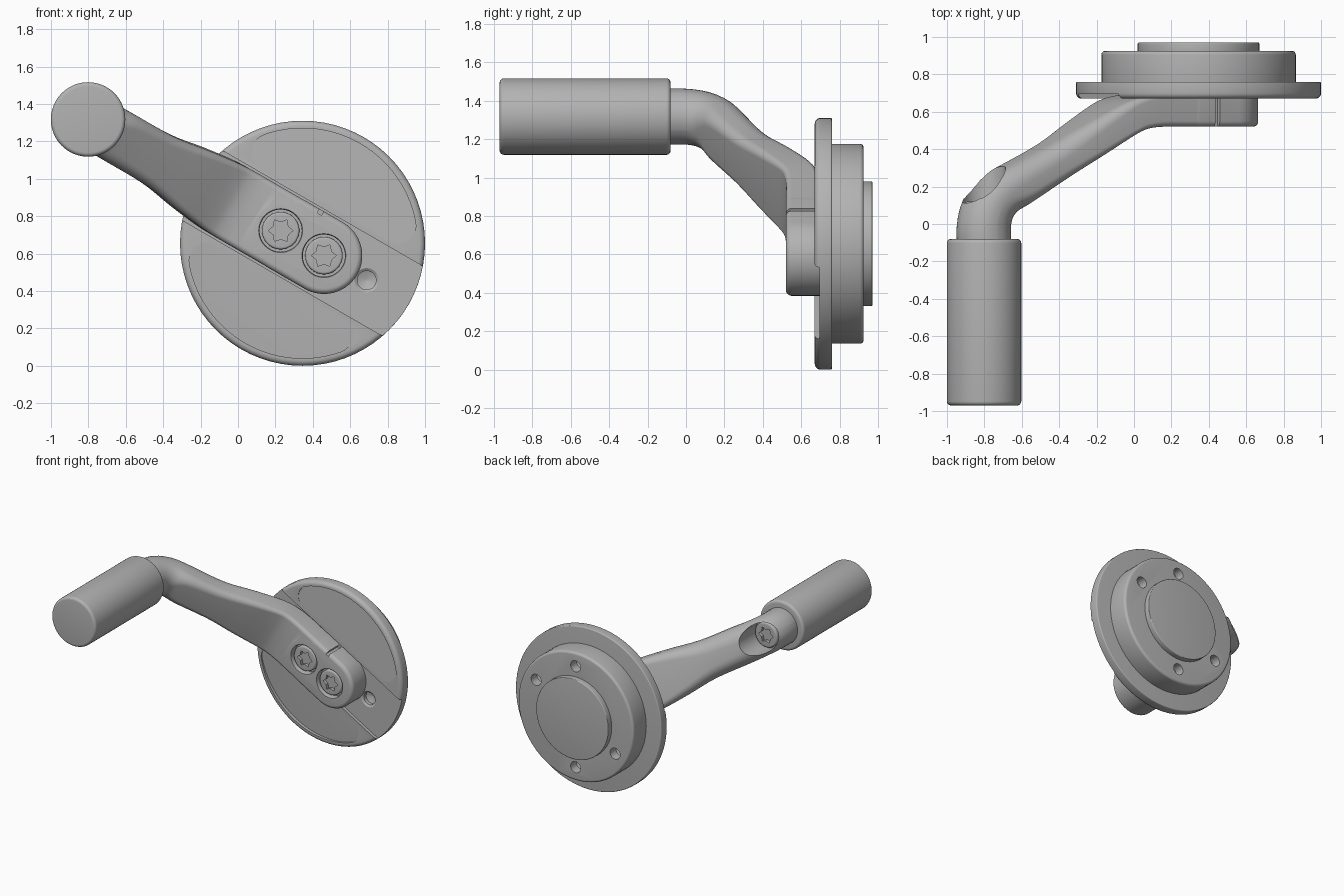
import bpy, bmesh
from math import radians, sin, cos, pi, sqrt, atan2
from mathutils import Matrix

cube = bpy.data.objects.get("Cube")
if cube:
    bpy.data.objects.remove(cube)

# Single grey metal
metal = bpy.data.materials.new("grey_metal")
metal.use_nodes = True
GREY = (0.45, 0.45, 0.45, 1)
metal.diffuse_color = GREY
metal.node_tree.nodes["Principled BSDF"].inputs["Base Color"].default_value = GREY

# Local frame: X along the arm, Y front to back, Z across the arm, origin on the disc axis
FRAME = Matrix.Translation((0.345, 0, 0.655)) @ Matrix.Rotation(radians(30), 4, 'Y')
GRIP_U, FACE, FLOOR = -1.324, 0.67, 0.695


def loft(name, rings):
    """Skin a list of equal-length closed rings and cap both ends."""
    bm = bmesh.new()
    vs = [[bm.verts.new(p) for p in ring] for ring in rings]
    n = len(rings[0])
    for a, b in zip(vs, vs[1:]):
        for i in range(n):
            j = (i + 1) % n
            bm.faces.new((a[i], a[j], b[j], b[i]))
    bm.faces.new(vs[0])
    bm.faces.new(vs[-1])
    bmesh.ops.recalc_face_normals(bm, faces=bm.faces)
    mesh = bpy.data.meshes.new(name)
    bm.to_mesh(mesh)
    bm.free()
    mesh.materials.append(metal)
    ob = bpy.data.objects.new(name, mesh)
    ob.matrix_world = FRAME
    bpy.context.collection.objects.link(ob)
    return ob


def lathe(name, profile, u=0, v=0, n=72):
    """Turn (radius, y) points about a front-to-back axis."""
    return loft(name, [[(u + r * cos(2 * pi * i / n), y, v + r * sin(2 * pi * i / n))
                        for i in range(n)] for r, y in profile])


def rounded_edges(y0, y1, f0, f1, steps=5):
    """(inset, y) pairs for a thickness with rounded front and back edges."""
    ang = [i * pi / 2 / steps for i in range(steps + 1)]
    return ([(f0 * (1 - sin(a)), y0 + f0 * (1 - cos(a))) for a in ang] +
            [(f1 * (1 - cos(a)), y1 - f1 * (1 - sin(a))) for a in ang])


def turned(name, radius, y0, y1, f0, f1, u=0):
    return lathe(name, [(radius - d, y) for d, y in rounded_edges(y0, y1, f0, f1)], u)


def boolean(ob, tool, operation='DIFFERENCE'):
    mod = ob.modifiers.new("cut", 'BOOLEAN')
    mod.operation, mod.object, mod.solver = operation, tool, 'EXACT'
    bpy.context.view_layer.update()
    bpy.context.view_layer.objects.active = ob
    bpy.ops.object.modifier_apply(modifier=mod.name)
    bpy.data.objects.remove(tool)


def box(u0, u1, y0, y1, v0, v1):
    return loft("cutter", [[(u0, y, v0), (u1, y, v0), (u1, y, v1), (u0, y, v1)] for y in (y0, y1)])


def smooth(ob):
    bpy.ops.object.select_all(action='DESELECT')
    ob.select_set(True)
    bpy.context.view_layer.objects.active = ob
    bpy.ops.object.shade_smooth_by_angle(angle=radians(30))


# Flange disc with a channel for the arm
disc = turned("flange_disc", 0.655, FACE, 0.76, 0.03, 0.008)
boolean(disc, box(-1, 1, 0.5, FLOOR, -0.215, 0.215))

# Sloping segment-shaped recesses either side of the channel
chord, arc, corner = 0.235, 0.615, 0.1
cv = chord + corner
cu = sqrt((arc - corner) ** 2 - cv ** 2)
top = atan2(cv, cu)
outline = [(cu + corner * cos(a), cv + corner * sin(a))
           for a in [-pi / 2 + (top + pi / 2) * i / 10 for i in range(11)]]
outline += [(arc * cos(a), arc * sin(a))
            for a in [top + (pi / 2 - top) * i / 14 for i in range(1, 14)]]
outline += [(0, arc)] + [(-u, v) for u, v in reversed(outline)]
for side in (1, -1):
    boolean(disc, loft("cutter", [[(u, 0.6, side * v) for u, v in outline],
                                  [(u, FACE + 0.07 * (v - chord - 0.01), side * v) for u, v in outline]]))

# Countersunk pin hole in the channel
boolean(disc, lathe("cutter", [(0.075, 0.685), (0.065, FLOOR), (0.05, 0.705),
                               (0.05, 0.735), (0.005, 0.752)], 0.396, n=40))
smooth(disc)

# Hub behind the disc with four drilled holes
hub = turned("hub", 0.52, 0.755, 0.925, 0.002, 0.02)
for deg in (30, 90, 210, 270):
    a = radians(deg + 30)   # the frame itself is turned by 30 degrees
    boolean(hub, lathe("cutter", [(0.004, 0.83), (0.045, 0.85), (0.045, 0.95)],
                       0.41 * cos(a), 0.41 * sin(a), 32))
smooth(hub)
smooth(turned("back_plate", 0.325, 0.92, 0.97, 0.002, 0.006))

# Grip
smooth(turned("grip", 0.199, -0.97, -0.08, 0.022, 0.022, GRIP_U))

# Arm: front-edge u, y, travel angle, half width, half thickness, front and back corner radius
sections = [
    (-1.179, -0.1, 90, 0.145, 0.145, 0.144, 0.144),
    (-1.179, 0.0, 90, 0.145, 0.145, 0.144, 0.144),
    (-1.155, 0.06, 62, 0.145, 0.135, 0.12, 0.134),
    (-1.08, 0.115, 31, 0.147, 0.115, 0.07, 0.11),
    (-0.85, 0.256, 31, 0.15, 0.1, 0.05, 0.095),
    (-0.65, 0.378, 31, 0.18, 0.095, 0.04, 0.07),
    (-0.48, 0.482, 31, 0.2, 0.09, 0.03, 0.05),
    (-0.4, 0.512, 15, 0.204, 0.087, 0.03, 0.03),
    (-0.3, 0.521, 0, 0.204, 0.087, 0.03, 0.02),
    (-0.2, 0.521, 0, 0.204, 0.087, 0.03, 0.02),
    (0.1, 0.521, 0, 0.204, 0.087, 0.03, 0.02),
]


def spline(pts, sub=4):
    out = []
    for k in range(len(pts) - 1):
        quad = (pts[max(k - 1, 0)], pts[k], pts[k + 1], pts[min(k + 2, len(pts) - 1)])
        for s in range(sub):
            t = s / sub
            out.append([b + 0.5 * t * (c - a + t * (2 * a - 5 * b + 4 * c - d + t * (3 * (b - c) + d - a)))
                        for a, b, c, d in zip(*quad)])
    return out + [pts[-1]]


def arm_ring(u, y, deg, w, t, rf, rb, n=8):
    a = radians(deg)
    nu, ny = sin(a), -cos(a)
    ring = []
    for k, (sp, sv, r) in enumerate(((1, 1, rf), (-1, 1, rb), (-1, -1, rb), (1, -1, rf))):
        r = min(r, 0.995 * t, 0.995 * w)
        for i in range(n + 1):
            b = (k + i / n) * pi / 2
            p = sp * (t - r) + r * cos(b) - t
            ring.append((u + nu * p, y + ny * p, sv * (w - r) + r * sin(b)))
    return ring


arm = loft("crank_arm", [arm_ring(*s) for s in spline(sections)])

# Flat rounded foot of the arm
def foot_ring(r, y, n=32):
    ring = []
    for centre, start in ((0.132, -pi / 2), (-0.1, pi / 2)):
        ring += [(centre + r * cos(start + pi * i / n), y, r * sin(start + pi * i / n))
                 for i in range(n + 1)]
    return ring


foot = loft("foot", [foot_ring(0.205 - d, y) for d, y in rounded_edges(0.52, 0.7, 0.03, 0.002)])
boolean(arm, foot, 'UNION')

# Side notch, screw pockets and the deep pocket behind the grip
boolean(arm, box(-0.013, 0.013, 0.5, 0.67, 0.18, 0.25))
SCREWS = (-0.135, 0.132)
for u in SCREWS:
    boolean(arm, lathe("cutter", [(0.122, 0.51), (0.113, 0.53), (0.113, 0.57)], u, n=48))
boolean(arm, lathe("cutter", [(0.115, 0.085), (0.115, 0.6)], GRIP_U, n=48))
smooth(arm)


# Screws with star sockets
def screw(name, u, y0, y1, front):
    f = 0.012
    ob = turned(name, 0.1, y0, y1, f if front else 0.002, 0.002 if front else f, u)
    a, b = (y0 - 0.02, y0 + 0.025) if front else (y1 - 0.025, y1 + 0.02)
    star = [(0.066 if i % 2 else 0.045, i * pi / 6) for i in range(12)]
    boolean(ob, loft("cutter", [[(u + r * cos(t), y, r * sin(t)) for r, t in star] for y in (a, b)]))
    smooth(ob)


for i, u in enumerate(SCREWS):
    screw(f"foot_screw_{i + 1}", u, 0.53, 0.58, True)
screw("grip_screw", GRIP_U, 0.075, 0.12, False)
